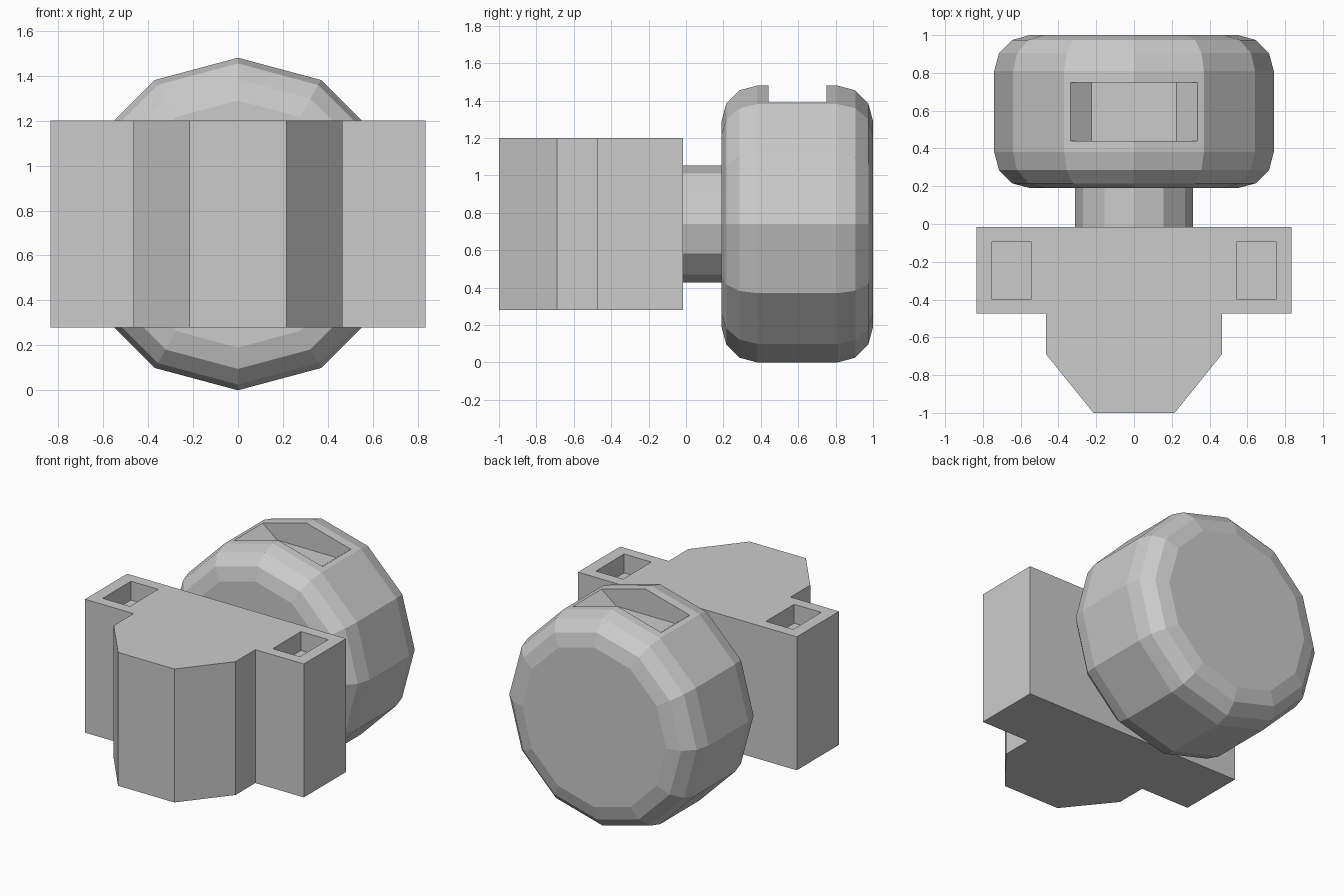
import bpy, bmesh
from math import sin, cos, pi, radians

if "Cube" in bpy.data.objects:
    bpy.data.objects.remove(bpy.data.objects["Cube"])

HUB_Z = 0.74


def finish(name, bm):
    bmesh.ops.recalc_face_normals(bm, faces=bm.faces)
    mesh = bpy.data.meshes.new(name)
    bm.to_mesh(mesh)
    bm.free()
    ob = bpy.data.objects.new(name, mesh)
    bpy.context.collection.objects.link(ob)
    return ob


def prism(name, start, offset):
    """Extrude a flat polygon of 3D points along an offset."""
    bm = bmesh.new()
    face = bm.faces.new([bm.verts.new(p) for p in start])
    new = bmesh.ops.extrude_face_region(bm, geom=[face], use_keep_orig=True)["geom"]
    bmesh.ops.translate(bm, vec=offset, verts=[g for g in new if isinstance(g, bmesh.types.BMVert)])
    return finish(name, bm)


def lathe(name, profile, sides=12):
    """Capped solid turned round the y axis; profile is (radius, y)."""
    bm = bmesh.new()
    rings = [[bm.verts.new((r * cos(2 * pi * i / sides), y, HUB_Z + r * sin(2 * pi * i / sides)))
              for i in range(sides)] for r, y in profile]
    for a, b in zip(rings, rings[1:]):
        for i in range(sides):
            j = (i + 1) % sides
            bm.faces.new((a[i], a[j], b[j], b[i]))
    bm.faces.new(rings[0])
    bm.faces.new(rings[-1])
    return finish(name, bm)


def cut(target, cutter):
    mod = target.modifiers.new("cut", 'BOOLEAN')
    mod.operation = 'DIFFERENCE'
    mod.solver = 'EXACT'
    mod.object = cutter
    cutter.hide_render = True
    cutter.hide_set(True)


# Mounting block with stepped, tapered front
half = [(0.835, -0.015), (0.835, -0.475), (0.465, -0.475), (0.465, -0.69), (0.215, -1.0)]
outline = half + [(-x, y) for x, y in reversed(half)]
block = prism("mounting_block", [(x, y, 0.28) for x, y in outline], (0, 0, 0.92))

# Shallow rectangular pockets in both shoulders
for side, s in (("left", -1), ("right", 1)):
    corners = [(0.545, -0.40), (0.752, -0.40), (0.752, -0.092), (0.545, -0.092)]
    cut(block, prism(side + "_pocket_cutter", [(s * x, y, 1.07) for x, y in corners], (0, 0, 0.4)))

# Short axle
lathe("axle", [(0.313, -0.015), (0.313, 0.19)])

# Rounded drum, three-step bevel at each rim
B, R, Y0, Y1 = 0.19, 0.74, 0.19, 1.0
arc = [(R - B + B * sin(radians(a)), B * (1 - cos(radians(a)))) for a in (0, 30, 60, 90)]
# near rim then far rim
profile = [(r, Y0 + d) for r, d in arc] + [(r, Y1 - d) for r, d in reversed(arc)]
drum = lathe("drum", profile)

# Slot with sloping ends in the top of the drum
slope = (1.391 - 1.303) / (0.338 - 0.225)
top = 1.6
wide = 0.225 + (top - 1.303) / slope
slot = [(-0.225, 1.303), (0.225, 1.303), (wide, top), (-wide, top)]
cut(drum, prism("slot_cutter", [(x, 0.44, z) for x, z in slot], (0, 0.31, 0)))
